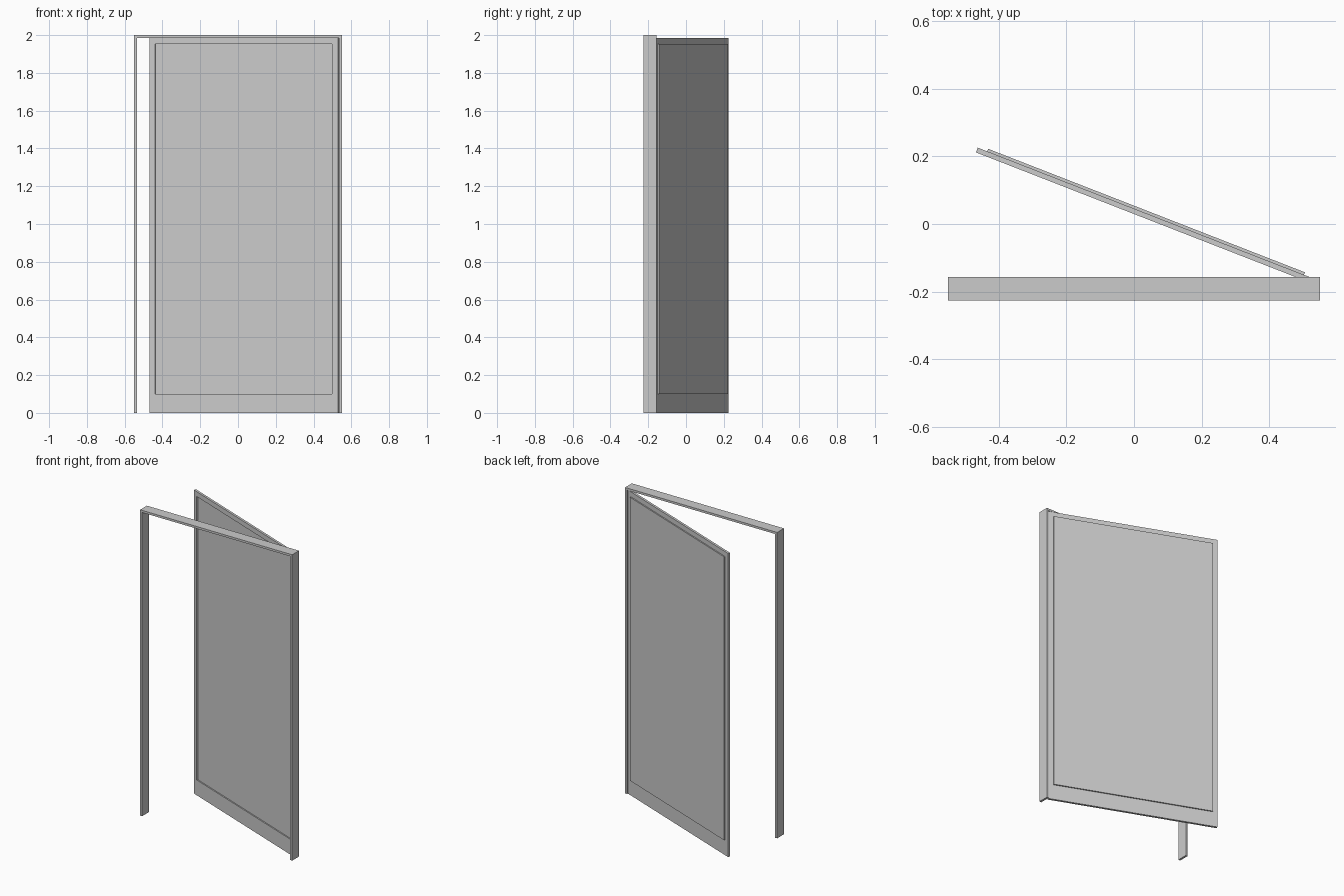
import bpy, bmesh
from math import radians
from mathutils import Vector

if "Cube" in bpy.data.objects:
    bpy.data.objects.remove(bpy.data.objects["Cube"])


def strip_solid(name, outer, inner, y0, y1, closed):
    """Solid made from the band between two xz outlines, extruded from y0 to y1."""
    bm = bmesh.new()
    a = [bm.verts.new((x, y0, z)) for x, z in outer]
    b = [bm.verts.new((x, y0, z)) for x, z in inner]
    n = len(a)
    faces = []
    for i in range(n if closed else n - 1):
        j = (i + 1) % n
        faces.append(bm.faces.new((a[i], a[j], b[j], b[i])))
    ext = bmesh.ops.extrude_face_region(bm, geom=faces, use_keep_orig=True)
    moved = [g for g in ext["geom"] if isinstance(g, bmesh.types.BMVert)]
    bmesh.ops.translate(bm, verts=moved, vec=Vector((0, y1 - y0, 0)))
    bmesh.ops.recalc_face_normals(bm, faces=bm.faces)
    return link(name, bm)


def box(name, lo, hi):
    bm = bmesh.new()
    bmesh.ops.create_cube(bm, size=1)
    for v in bm.verts:
        v.co = [lo[k] if v.co[k] < 0 else hi[k] for k in range(3)]
    return link(name, bm)


def link(name, bm):
    mesh = bpy.data.meshes.new(name)
    bm.to_mesh(mesh)
    bm.free()
    ob = bpy.data.objects.new(name, mesh)
    bpy.context.collection.objects.link(ob)
    return ob


def rect(x0, x1, z0, z1):
    return [(x0, z0), (x0, z1), (x1, z1), (x1, z0)]


# Fixed surround: two jambs and a lintel, open at the floor
W, T = 0.55, 0.014
strip_solid("door_surround", rect(-W, W, 0, 2), rect(-W + T, W - T, 0, 2 - T),
            -0.226, -0.156, closed=False)

# Door leaf, modelled with its back hinge corner at the origin, extending to -x
L, H, THICK, SHIFT = 1.07, 1.985, 0.015, 0.008
px0, px1, pz0, pz1 = -L + 0.03, -0.035, 0.10, 1.953
leaf = strip_solid("door_leaf_frame", rect(-L, 0, 0, H), rect(px0, px1, pz0, pz1),
                   -THICK, 0, closed=True)

# Inset panel, set back so it is recessed in front and proud behind
panel = box("door_panel", (px0, -THICK + SHIFT, pz0), (px1, SHIFT, pz1))

# Swing the leaf open about the hinge
for ob in (leaf, panel):
    ob.location = (0.535, -0.163, 0)
    ob.rotation_euler.z = radians(-21.3)
